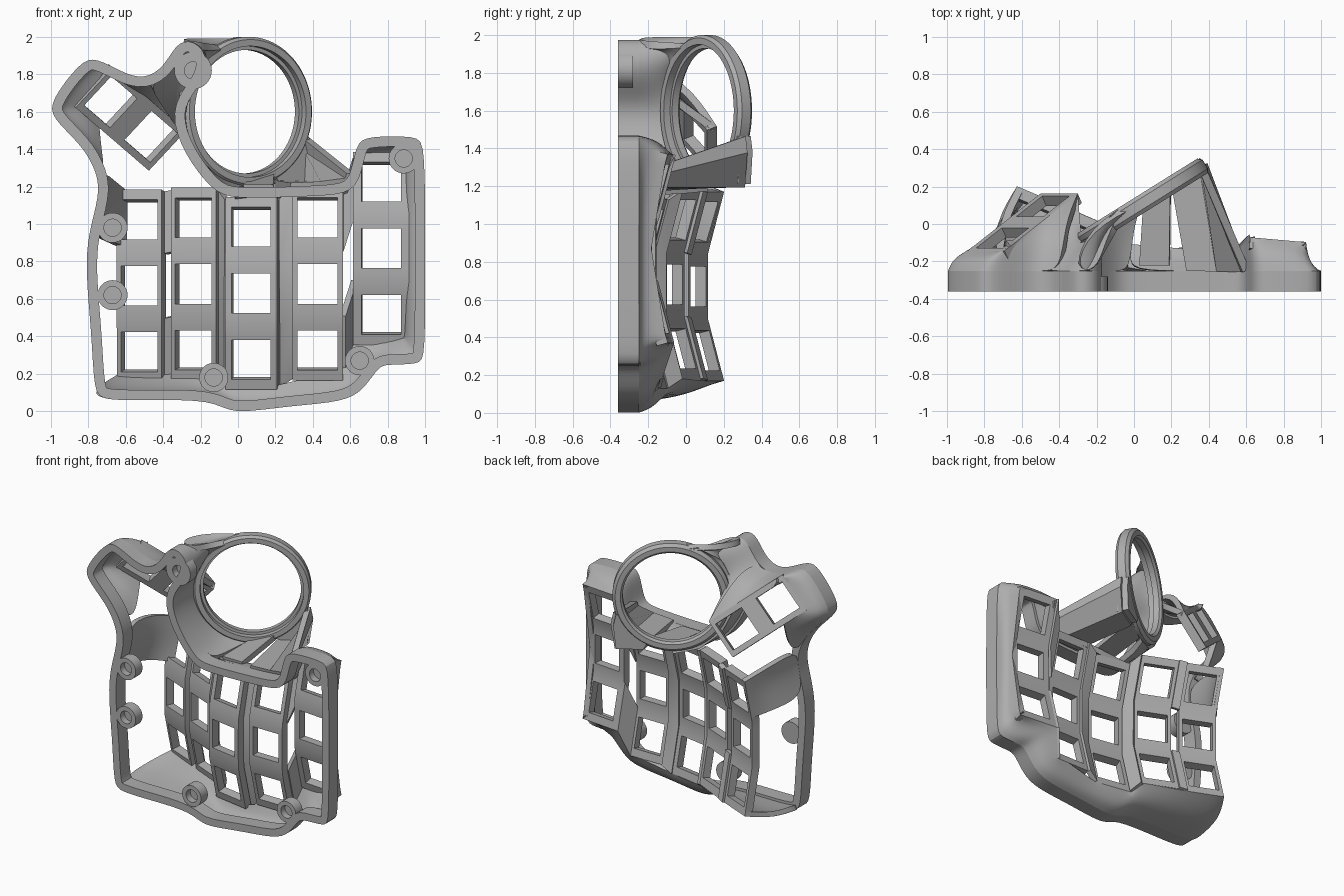
import bpy, bmesh, math
from mathutils import Vector, Matrix

if "Cube" in bpy.data.objects:
    bpy.data.objects.remove(bpy.data.objects["Cube"])

grey = bpy.data.materials.new("matte grey")
grey.use_nodes = True
grey.diffuse_color = (0.42, 0.42, 0.42, 1)
grey.node_tree.nodes["Principled BSDF"].inputs["Base Color"].default_value = (0.42, 0.42, 0.42, 1)


def add(name, bm, thick=0, offset=0, smooth=0):
    """Turn a bmesh into an object, optionally rounded and thickened."""
    mesh = bpy.data.meshes.new(name)
    bm.to_mesh(mesh)
    bm.free()
    ob = bpy.data.objects.new(name, mesh)
    bpy.context.collection.objects.link(ob)
    mesh.materials.append(grey)
    if smooth:
        ob.modifiers.new("round", 'SUBSURF').levels = smooth
    if thick:
        mod = ob.modifiers.new("wall", 'SOLIDIFY')
        mod.thickness, mod.offset = thick, offset
    bpy.ops.object.select_all(action='DESELECT')
    ob.select_set(True)
    bpy.context.view_layer.objects.active = ob
    bpy.ops.object.convert(target='MESH')
    bpy.ops.object.shade_smooth_by_angle(angle=math.radians(30))


def sheet(name, rows, skip=lambda i, j: False, closed=False, **kw):
    """Quad sheet through rows of points, leaving out skipped cells."""
    bm = bmesh.new()
    crease = bm.verts.layers.float.new("crease_vert")
    grid = [[bm.verts.new(p) for p in row] for row in rows]
    n = len(rows[0])
    if not closed:  # the last row keeps its corners when rounded
        for vert in grid[-1]:
            vert[crease] = 1
    for j in range(len(rows) - 1):
        for i in range(n if closed else n - 1):
            if not skip(i, j):
                k = (i + 1) % n
                bm.faces.new((grid[j][i], grid[j][k], grid[j + 1][k], grid[j + 1][i]))
    loose = [v for v in bm.verts if not v.link_faces]
    bmesh.ops.delete(bm, geom=loose, context='VERTS')
    add(name, bm, **kw)


def lathe(name, profile, matrix, steps=64):
    """Spin a closed (radius, depth) profile about the local z axis."""
    bm = bmesh.new()
    rings = [[bm.verts.new((r * math.cos(a), r * math.sin(a), d)) for r, d in profile]
             for a in (2 * math.pi * k / steps for k in range(steps))]
    m = len(profile)
    for k in range(steps):
        a, b = rings[k], rings[(k + 1) % steps]
        for i in range(m):
            j = (i + 1) % m
            bm.faces.new((a[i], b[i], b[j], a[j]))
    bmesh.ops.remove_doubles(bm, verts=bm.verts, dist=1e-5)
    bmesh.ops.recalc_face_normals(bm, faces=bm.faces)
    bm.transform(matrix)
    add(name, bm)


def swell(a, b, side=.22, depth=.6):
    """Middle row that makes a wall between two rows bulge outwards."""
    return [Vector((p.x + (q.x - p.x) * side, p.y + (q.y - p.y) * depth,
                    p.z + (q.z - p.z) * side)) for p, q in zip(a, b)]


# Rim outline, anticlockwise from the lower corner
FRONT, SHOULDER = -0.36, -0.25
outline = [(-.77, .1), (-.72, .057), (-.45, .06), (-.14, .06), (-.05, -.005), (.1, .003),
           (.3, .03), (.56, .05), (.67, .11), (.75, .24), (.8, .25), (.97, .25),
           (1, .29), (1, .8), (1, 1.43), (.96, 1.47), (.69, 1.47), (.63, 1.43),
           (.6, 1.24), (.54, 1.21), (.3, 1.2), (-.02, 1.19), (-.1, 1.22), (-.24, 1.4),
           (-.31, 1.6), (-.22, 1.72), (-.15, 1.84), (-.2, 1.97), (-.32, 1.99),
           (-.39, 1.84), (-.5, 1.77), (-.62, 1.81), (-.76, 1.89), (-.84, 1.87),
           (-1, 1.66), (-1, 1.57), (-.83, 1.42), (-.75, 1.27), (-.74, 1.15),
           (-.8, .95), (-.815, .75), (-.78, .4)]
rim = [Vector((x, SHOULDER, z)) for x, z in outline]
sheet("rim", [[Vector((x, FRONT, z)) for x, z in outline], rim], closed=True,
      thick=.055, offset=1, smooth=2)

# Key columns: centre x, y, z, sideways tilt in degrees, half width
HOLE, PITCH = .106, .34
columns = [(-.505, .065, .67, 23, .13), (-.215, -.06, .68, 23, .13), (.08, -.21, .63, 10, .14),
           (.425, -.22, .68, 0, .135), (.77, -.17, .87, 5, .15)]
lengthways = [-.5, -PITCH - HOLE, -PITCH + HOLE, -.17, -HOLE, HOLE, .17,
              PITCH - HOLE, PITCH + HOLE, .5]


def on_column(c, s, t):
    """Point on a column, s across from -1 to 1, t along its length."""
    x, y, z, tilt, half = columns[c]
    a = math.radians(tilt)
    bend = max(0, abs(t) - .17) * .26
    return Vector((x + s * half * math.cos(a), y + bend - s * half * math.sin(a), z + t))


for c, col in enumerate(columns):
    h = HOLE / col[4]
    sheet(f"key_column_{c + 1}", [[on_column(c, s, t) for s in (-1, -h, h, 1)] for t in lengthways],
          skip=lambda i, j: i == 1 and j in (1, 4, 7), thick=.06, offset=1)

# Webs between neighbouring columns; the outer pairs keep a slot in the middle
for c in range(4):
    web = [-.5, -.17, .17, .5]
    sheet(f"column_web_{c + 1}", [[on_column(c, 1, t), on_column(c + 1, -1, t)] for t in web],
          skip=lambda i, j: c in (0, 3) and j == 1, thick=.035)

# Skirt from the rim to the ends of the columns, with a step round the outer column
feet = [(0, -1), (0, -.4), (0, 1), (1, .9), (2, -1), (2, -.2), (2, 1), (3, .3), (3, 1),
        (4, -1), (4, -.6), (4, 1)]
edge = [on_column(c, s, -.5) for c, s in feet]
edge += [on_column(4, 1, t) for t in (-.45, 0, .45, .5)]
edge += [on_column(c, s, .5) for c, s in ((4, -.6), (4, -1), (3, 1), (3, .8), (3, -1), (2, -.7))]
fold = (swell(rim[:11], edge[:11]) + swell(rim[11:15], edge[11:15], .85, .2)
        + swell(rim[15:22], edge[15:22]))
sheet("skirt", [rim[:22], fold, edge], thick=.035, offset=1, smooth=2)

# Curved band joining the first column to the side of the rim
band = [on_column(0, -1, t) for t in (.5, .38, .2)]
sheet("side_band", [rim[37:40], swell(rim[37:40], band), band], thick=.04, offset=1, smooth=2)

# Ring for the ball, turned about the vertical
turn = math.radians(32)
along, up = Vector((math.cos(turn), math.sin(turn), 0)), Vector((0, 0, 1))
outward = Vector((-math.sin(turn), math.cos(turn), 0))
centre = Vector((.04, .11, 1.6))
place = Matrix((along, up, outward)).transposed().to_4x4()
place.translation = centre
lathe("ball_ring", [(.385, -.05), (.4, -.03), (.4, .025), (.38, .045), (.345, .045),
                    (.33, .03), (.33, -.01), (.35, -.01), (.35, -.05)], place, 96)


def on_ring(deg, r=.39):
    a = math.radians(deg)
    return centre + along * r * math.cos(a) + up * r * math.sin(a)


# Shell from the ring to the slanting rim and the upper post
arc = [on_ring(-90 - 180 * k / 7) for k in range(8)]
sheet("ring_shell", [rim[21:29], swell(rim[21:29], arc), arc], thick=.04, offset=1, smooth=2)

# Two legs holding up the lower side of the ring
sheet("middle_leg", [[on_ring(-88), on_ring(-62)],
                     [Vector((.03, -.22, 1.19)), Vector((.19, -.22, 1.19))]], thick=.04)
spread = [(-20, .4), (-29, .45), (-46, .54), (-64, .43)]
corner = [on_ring(d, r) for d, r in spread]
base = [Vector((.6, -.25, 1.27)), Vector((.59, -.25, 1.24)),
        Vector((.45, -.25, 1.21)), Vector((.28, -.25, 1.2))]
sheet("outer_leg", [corner, base], thick=.04)
sheet("ring_corner", [[on_ring(d, .37) for d, r in spread], corner], thick=.08)

# Thumb plate with two key openings
u = Vector((.65, .51, -.56)).normalized()
v = Vector((.68, 0, .73)).normalized()
middle = Vector((-.595, .01, 1.58))


def on_thumb(s, t):
    return middle + u * s + v * t


cuts = [-.3, -.165 - HOLE, -.165 + HOLE, .165 - HOLE, .165 + HOLE, .3]
sheet("thumb_plate", [[on_thumb(s, t) for s in cuts] for t in (-.145, -HOLE, HOLE, .145)],
      skip=lambda i, j: j == 1 and i in (1, 3), thick=.06, offset=1)

# Rounded shell from the thumb plate to the rim
lip = [on_thumb(s, t) for s, t in ((.3, .145), (.1, .145), (-.1, .145), (-.25, .145), (-.3, .12),
                                   (-.3, -.12), (-.27, -.145), (-.2, -.145), (-.12, -.145))]
sheet("thumb_shell", [rim[29:38], swell(rim[29:38], lip), lip], thick=.04, offset=1, smooth=2)

# Saddle closing the back of the upper post between ring and thumb plate
saddle = [on_ring(115), on_ring(140), on_ring(165), on_thumb(.3, .145)]
sheet("post_saddle", [rim[27:31], swell(rim[27:31], saddle, .4, .5), saddle],
      thick=.04, offset=1, smooth=2)

# Screw bosses with blind holes, the upper one on a wider pad
for k, (x, z, r) in enumerate([(-.24, 1.82, .1), (.885, 1.35, .08), (-.67, .98, .08),
                               (-.67, .62, .08), (-.13, .18, .078), (.65, .27, .078)]):
    boss = [(0, .05), (.046, .05), (.046, 0), (r, 0), (r, .08), (0, .08)]
    spot = Matrix.Translation((x, FRONT, z)) @ Matrix.Rotation(-math.pi / 2, 4, 'X')
    lathe(f"screw_boss_{k + 1}", boss, spot, 32)
